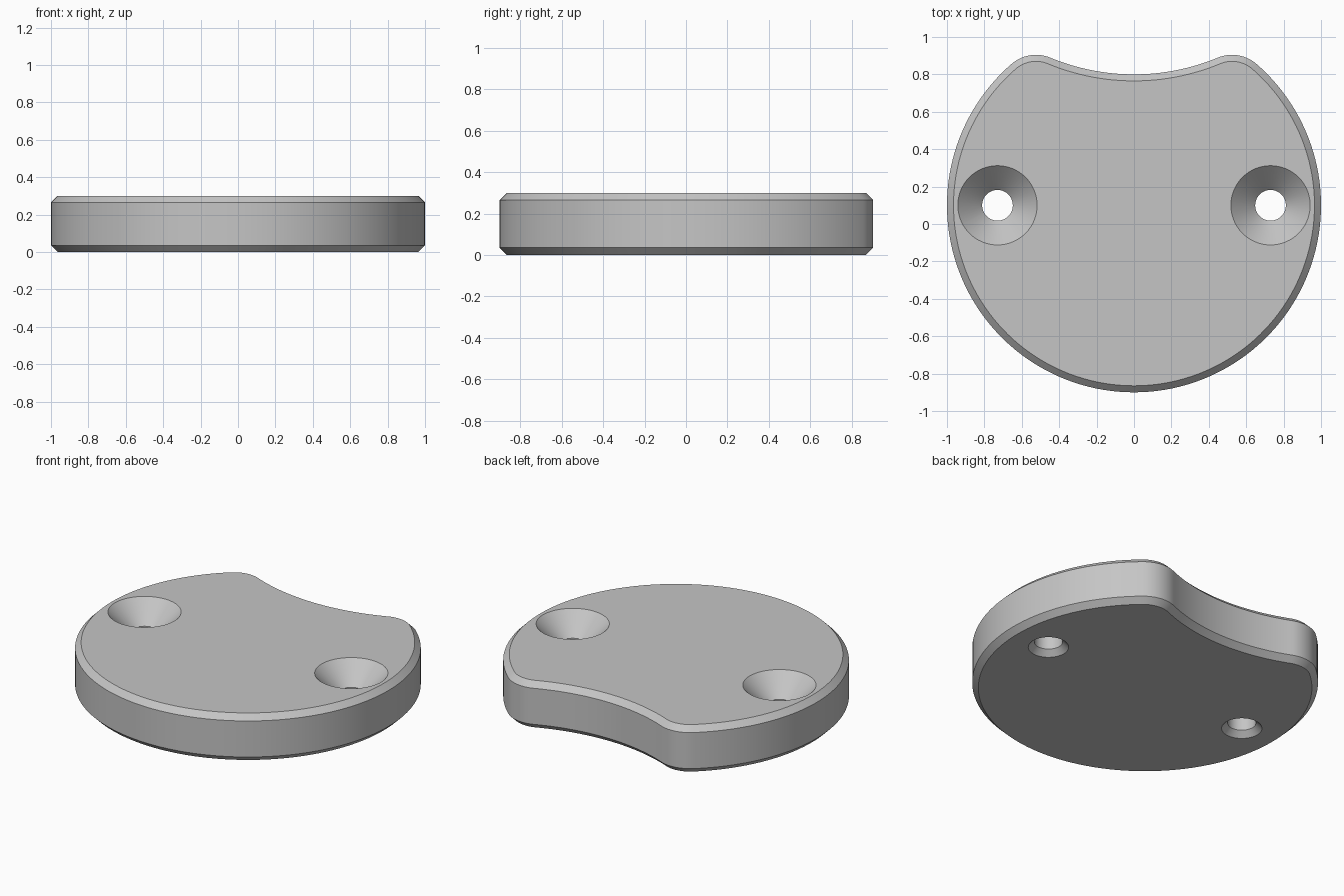
import bpy
import bmesh
from math import atan2, cos, sin, pi, sqrt, acos

HEIGHT = 0.3
CHAMFER = 0.035
DISC_Y = 0.1        # centre of the large round edge
HORN_R = 0.2        # rounding of the two horns
HORN_X = 0.524
NOTCH_LOW = 0.8     # deepest point of the concave edge

cube = bpy.data.objects.get("Cube")
if cube:
    bpy.data.objects.remove(cube, do_unlink=True)

grey = bpy.data.materials.new("plain grey")
grey.use_nodes = True
colour = (0.56, 0.56, 0.56, 1)
grey.diffuse_color = colour
grey.node_tree.nodes["Principled BSDF"].inputs["Base Color"].default_value = colour


def arc(cx, cy, radius, start, end, steps):
    """Points along an arc, without its last point."""
    angles = [start + (end - start) * i / steps for i in range(steps)]
    return [(cx + radius * cos(a), cy + radius * sin(a)) for a in angles]


def loft(name, rings):
    """Closed solid through rings given as (outline points, z)."""
    bm = bmesh.new()
    loops = [[bm.verts.new((x, y, z)) for x, y in pts] for pts, z in rings]
    count = len(loops[0])
    for low, high in zip(loops, loops[1:]):
        for i in range(count):
            j = (i + 1) % count
            bm.faces.new((low[i], low[j], high[j], high[i]))
    bm.faces.new(loops[0][::-1])
    bm.faces.new(loops[-1])
    bmesh.ops.recalc_face_normals(bm, faces=bm.faces)
    mesh = bpy.data.meshes.new(name)
    bm.to_mesh(mesh)
    bm.free()
    mesh.materials.append(grey)
    obj = bpy.data.objects.new(name, mesh)
    bpy.context.collection.objects.link(obj)
    return obj


# Tangent arcs: round edge, horn, concave notch, horn
theta = acos(HORN_X / (1 - HORN_R))
horn_y = DISC_Y + (1 - HORN_R) * sin(theta)
drop = NOTCH_LOW - horn_y
notch_r = (HORN_X ** 2 + drop ** 2 - HORN_R ** 2) / (2 * (HORN_R - drop))
notch_y = NOTCH_LOW + notch_r
phi = atan2(notch_y - horn_y, -HORN_X)


def outline(inset):
    horn = HORN_R - inset
    return (arc(0, DISC_Y, 1 - inset, pi - theta, 2 * pi + theta, 120)
            + arc(HORN_X, horn_y, horn, theta, phi, 14)
            + arc(0, notch_y, notch_r + inset, phi - pi, -phi, 32)
            + arc(-HORN_X, horn_y, horn, pi - phi, pi - theta, 14))


# Chamfered plate
plate = loft("plate", [(outline(CHAMFER), 0),
                       (outline(0), CHAMFER),
                       (outline(0), HEIGHT - CHAMFER),
                       (outline(CHAMFER), HEIGHT)])

# Countersunk screw holes, slightly chamfered underneath
bore, sink, over = 0.082, 0.212, 0.02
profile = [(bore + CHAMFER + over, -over),
           (bore, CHAMFER),
           (bore, HEIGHT - (sink - bore)),
           (sink + over, HEIGHT + over)]
bpy.context.view_layer.objects.active = plate
plate.select_set(True)
for side, x in (("left", 0.73), ("right", -0.73)):
    cutter = loft(side + "_hole_cutter",
                  [(arc(x, DISC_Y, r, 0, 2 * pi, 64), z) for r, z in profile])
    cutter.hide_render = True
    cut = plate.modifiers.new(side + " screw hole", "BOOLEAN")
    cut.operation = "DIFFERENCE"
    cut.solver = "EXACT"
    cut.object = cutter
    bpy.ops.object.modifier_apply(modifier=cut.name)
    bpy.data.objects.remove(cutter, do_unlink=True)

bpy.ops.object.shade_smooth_by_angle(angle=pi / 6)
